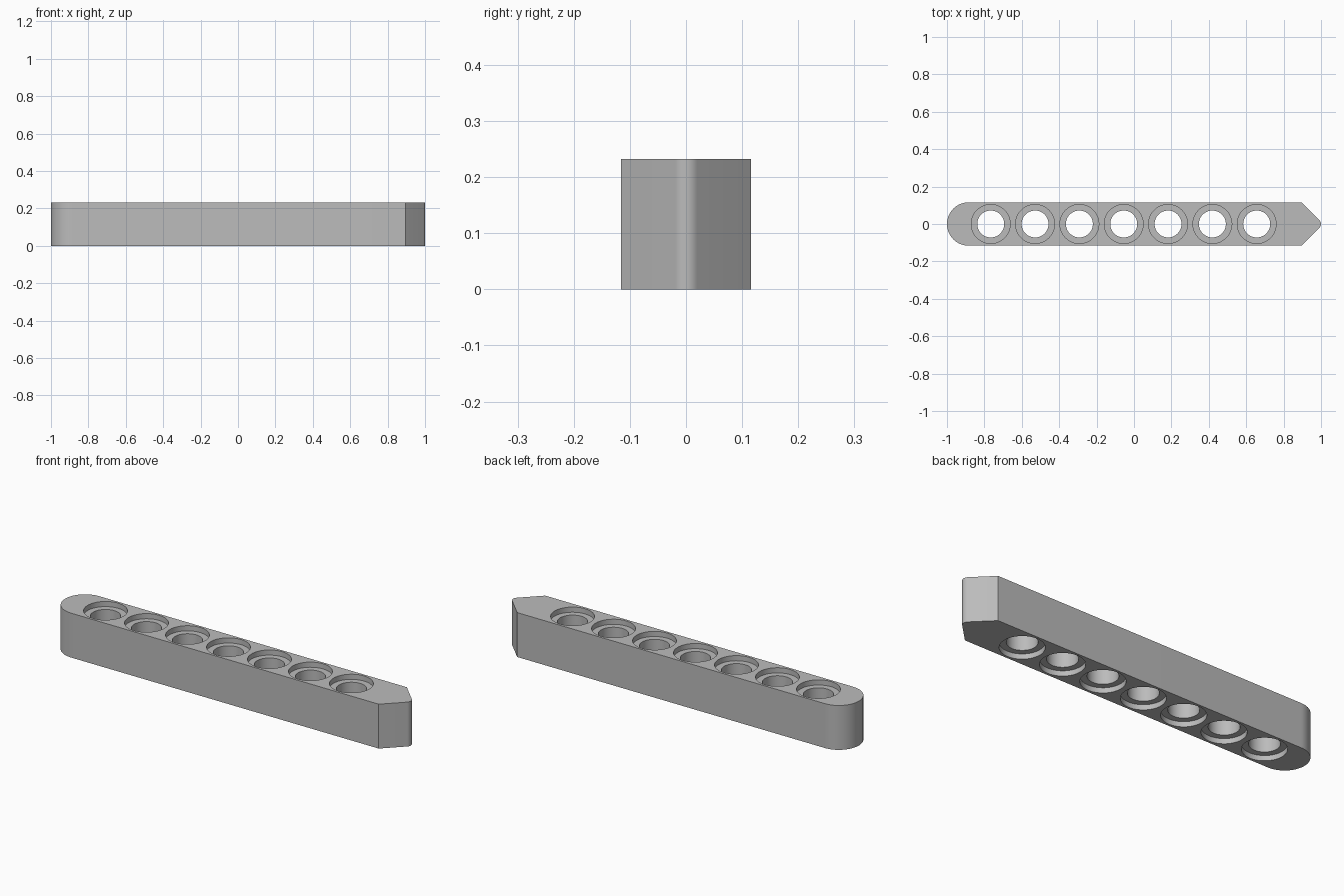
import bpy
import bmesh
from math import sin, cos, pi, radians

old = bpy.data.objects.get("Cube")
if old:
    bpy.data.objects.remove(old, do_unlink=True)

HALF = 0.116      # half width
HEIGHT = 0.232
PITCH = 0.237     # hole spacing
FIRST = -0.766    # first hole centre
HOLES = 7
BORE, RIM, STEP = 0.072, 0.104, 0.027

grey = bpy.data.materials.new("light grey")
grey.use_nodes = True
colour = (0.5, 0.5, 0.5, 1)
grey.diffuse_color = colour
grey.node_tree.nodes["Principled BSDF"].inputs["Base Color"].default_value = colour


def make_object(name, bm):
    bmesh.ops.recalc_face_normals(bm, faces=bm.faces)
    mesh = bpy.data.meshes.new(name)
    bm.to_mesh(mesh)
    bm.free()
    mesh.materials.append(grey)
    obj = bpy.data.objects.new(name, mesh)
    bpy.context.collection.objects.link(obj)
    return obj


def arc(cx, radius, start, end, steps):
    angles = [radians(start + (end - start) * i / steps) for i in range(steps + 1)]
    return [(cx + radius * cos(a), radius * sin(a)) for a in angles]


# Beam outline: blunt point on one end, half round on the other
tip = 0.028
outline = arc(1 - tip, tip, -45, 45, 10)
outline += [(0.895, HALF)]
outline += arc(HALF - 1, HALF, 90, 270, 40)
outline += [(0.895, -HALF)]

bm = bmesh.new()
base = bm.faces.new([bm.verts.new((x, y, 0)) for x, y in outline])
top = bmesh.ops.extrude_face_region(bm, geom=[base])["geom"]
bmesh.ops.translate(bm, vec=(0, 0, HEIGHT),
                    verts=[v for v in top if isinstance(v, bmesh.types.BMVert)])
# the extruded base face is kept as the underside
beam = make_object("beam", bm)

# Stepped cutters: narrow bore with a wide recess at both ends
profile = [(RIM, -0.05), (RIM, STEP), (BORE, STEP),
           (BORE, HEIGHT - STEP), (RIM, HEIGHT - STEP), (RIM, HEIGHT + 0.05)]
SIDES = 48
bm = bmesh.new()
for n in range(HOLES):
    cx = FIRST + n * PITCH
    rings = [[bm.verts.new((cx + r * cos(2 * pi * i / SIDES),
                            r * sin(2 * pi * i / SIDES), z))
              for i in range(SIDES)] for r, z in profile]
    for low, high in zip(rings, rings[1:]):
        for i in range(SIDES):
            j = (i + 1) % SIDES
            bm.faces.new((low[i], low[j], high[j], high[i]))
    bm.faces.new(rings[0][::-1])
    bm.faces.new(rings[-1])
cutter = make_object("hole_cutter", bm)
cutter.hide_render = True

# Cut the holes and shade the round walls smooth
cut = beam.modifiers.new("holes", 'BOOLEAN')
cut.operation = 'DIFFERENCE'
cut.solver = 'EXACT'
cut.object = cutter
bpy.ops.object.select_all(action='DESELECT')
bpy.context.view_layer.objects.active = beam
beam.select_set(True)
bpy.ops.object.modifier_apply(modifier=cut.name)
bpy.data.objects.remove(cutter, do_unlink=True)
bpy.ops.object.shade_smooth_by_angle(angle=radians(30))
